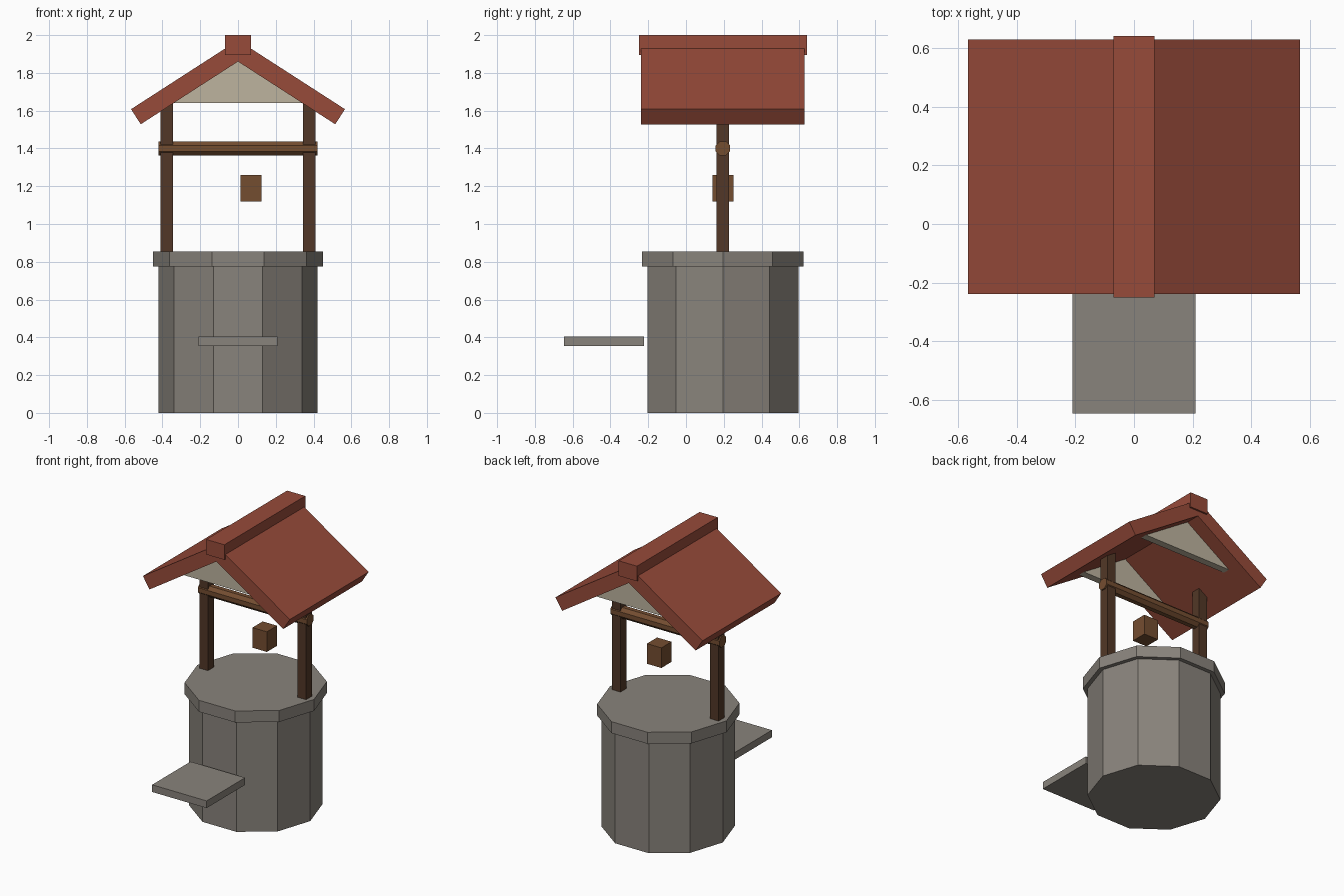
import bpy, bmesh, math
from mathutils import Matrix

cube = bpy.data.objects.get("Cube")
if cube:
    bpy.data.objects.remove(cube, do_unlink=True)

CY = 0.195  # depth of the well's axis


def material(name, rgb):
    m = bpy.data.materials.new(name)
    m.use_nodes = True
    color = (*rgb, 1)
    m.diffuse_color = color
    bsdf = next(n for n in m.node_tree.nodes if n.type == 'BSDF_PRINCIPLED')
    bsdf.inputs["Base Color"].default_value = color
    bsdf.inputs["Roughness"].default_value = 0.9
    return m


stone = material("stone grey", (0.25, 0.228, 0.2))
tile = material("roof red", (0.31, 0.07, 0.042))
plaster = material("plaster cream", (0.51, 0.455, 0.345))
dark_wood = material("dark wood", (0.085, 0.039, 0.02))
light_wood = material("light wood", (0.175, 0.075, 0.03))


def finish(name, bm, mat):
    bmesh.ops.recalc_face_normals(bm, faces=bm.faces)
    mesh = bpy.data.meshes.new(name)
    bm.to_mesh(mesh)
    bm.free()
    mesh.materials.append(mat)
    obj = bpy.data.objects.new(name, mesh)
    bpy.context.collection.objects.link(obj)
    return obj


def box(name, low, high, mat):
    size = [h - l for l, h in zip(low, high)]
    mid = [(h + l) / 2 for l, h in zip(low, high)]
    bm = bmesh.new()
    bmesh.ops.create_cube(bm, size=1, matrix=Matrix.Translation(mid) @ Matrix.Diagonal((*size, 1)))
    return finish(name, bm, mat)


def cylinder(name, sides, radius, length, matrix, mat):
    bm = bmesh.new()
    bmesh.ops.create_cone(bm, cap_ends=True, segments=sides, radius1=radius,
                          radius2=radius, depth=length, matrix=matrix)
    return finish(name, bm, mat)


def prism(name, profile, y0, y1, mat):
    # Extrude an x-z profile along y
    bm = bmesh.new()
    face = bm.faces.new([bm.verts.new((x, y0, z)) for x, z in profile])
    result = bmesh.ops.extrude_face_region(bm, geom=[face])
    verts = [v for v in result["geom"] if isinstance(v, bmesh.types.BMVert)]
    bmesh.ops.translate(bm, verts=verts, vec=(0, y1 - y0, 0))
    return finish(name, bm, mat)


# Ten-sided stone shaft and rim, with a corner pointing to the front
for name, radius, z0, z1 in (("well_shaft", 0.42, 0, 0.775), ("well_rim", 0.449, 0.775, 0.855)):
    turn = Matrix.Rotation(math.pi / 2, 4, 'Z')
    cylinder(name, 10, radius, z1 - z0, Matrix.Translation((0, CY, (z0 + z1) / 2)) @ turn, stone)

# Stone step on the front
box("front_step", (-0.21, -0.645, 0.355), (0.21, -0.222, 0.405), stone)

# Posts
for name, side in (("left_post", 1), ("right_post", -1)):
    x0, x1 = sorted((side * 0.345, side * 0.411))
    box(name, (x0, CY - 0.033, 0.85), (x1, CY + 0.033, 1.64), dark_wood)

# Eight-sided axle across the posts
lay = Matrix.Rotation(math.pi / 2, 4, 'Y') @ Matrix.Rotation(math.pi / 8, 4, 'Z')
cylinder("axle", 8, 0.041, 0.84, Matrix.Translation((0, CY, 1.4)) @ lay, light_wood)

# Bucket
box("bucket", (0.014, CY - 0.056, 1.12), (0.125, CY + 0.056, 1.26), light_wood)

# Roof slopes
slope = [(0, 1.86), (0.515, 1.528), (0.566, 1.608), (0, 1.973)]
for name, side in (("left_roof_slope", 1), ("right_roof_slope", -1)):
    prism(name, [(side * x, z) for x, z in slope], CY - 0.433, CY + 0.433, tile)

# Ridge cap
box("ridge_cap", (-0.07, CY - 0.445, 1.895), (0.07, CY + 0.445, 2.0), tile)

# Gable walls set back under the eaves
gable = [(-0.345, 1.64), (0.345, 1.64), (0, 1.862)]
for name, side in (("front_gable", -1), ("back_gable", 1)):
    prism(name, gable, CY + side * 0.28, CY + side * 0.33, plaster)
